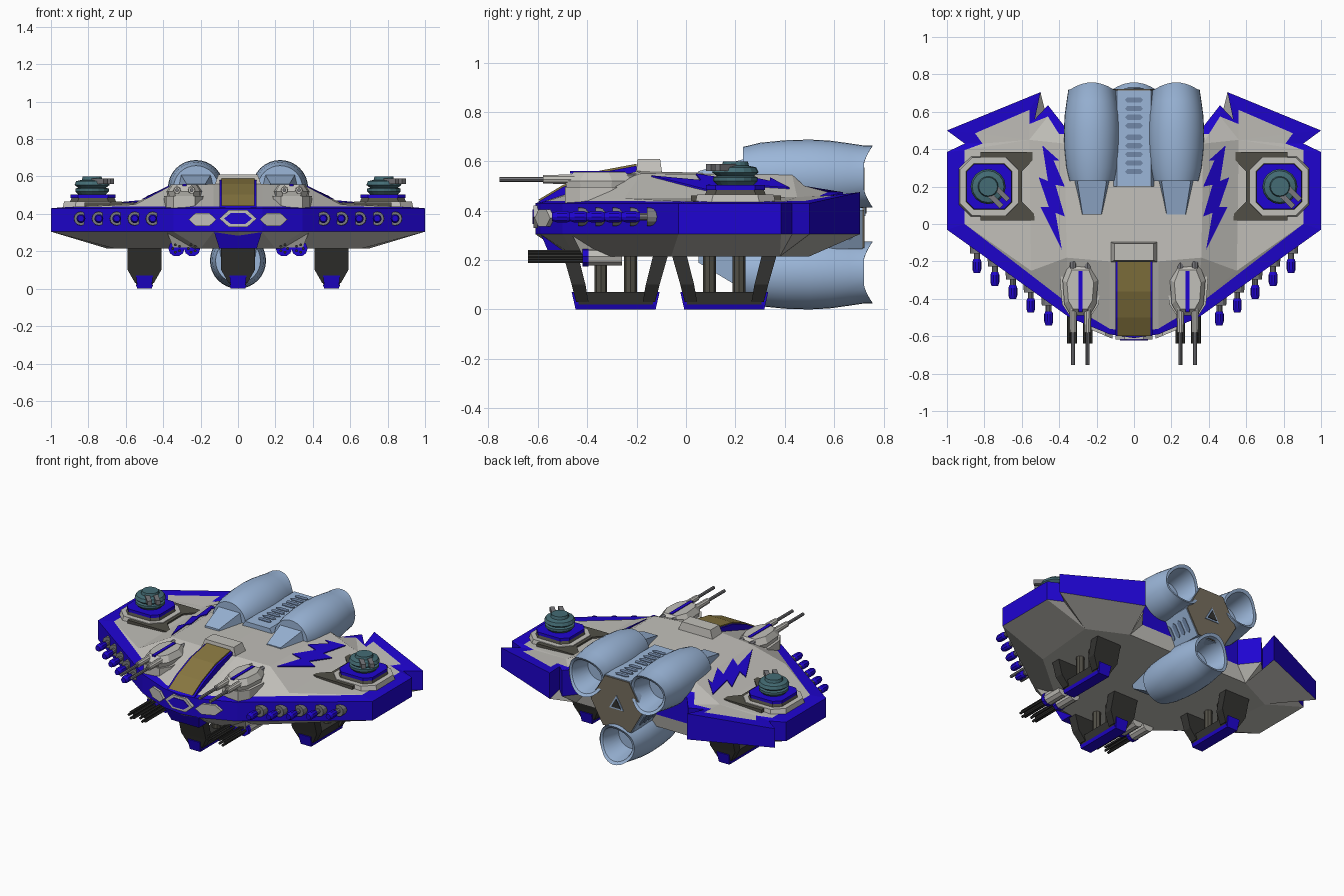
import bpy, bmesh, math
from mathutils import Vector
from mathutils.bvhtree import BVHTree

if "Cube" in bpy.data.objects:
    bpy.data.objects.remove(bpy.data.objects["Cube"])


def mat(name, r, g, b):
    m = bpy.data.materials.new(name)
    m.diffuse_color = [(c / 255) ** 2.2 for c in (r, g, b)] + [1]
    m.use_nodes = True
    m.node_tree.nodes["Principled BSDF"].inputs["Base Color"].default_value = m.diffuse_color
    return m


GREY = mat("light_grey", 192, 190, 184)
BLUE = mat("royal_blue", 36, 12, 208)
STEEL = mat("steel_blue", 154, 181, 216)
VENT = mat("vent_blue", 112, 134, 166)
DARK = mat("dark_grey", 82, 80, 72)
BLACK = mat("near_black", 54, 54, 52)
BROWN = mat("brown_grey", 118, 110, 95)
GOLD = mat("canopy_gold", 134, 118, 66)
TEAL = mat("turret_teal", 70, 108, 116)
METAL = mat("gun_metal", 120, 120, 124)
smooth = []


def finish(name, bm, mats):
    bmesh.ops.recalc_face_normals(bm, faces=bm.faces)
    me = bpy.data.meshes.new(name)
    bm.to_mesh(me)
    bm.free()
    for m in mats:
        me.materials.append(m)
    ob = bpy.data.objects.new(name, me)
    bpy.context.collection.objects.link(ob)
    return ob


def loft(name, rings, m, mirror=False, round=False):
    """Skin a stack of equal-length point rings, capped at both ends."""
    bm = bmesh.new()
    for s in ((1, -1) if mirror else (1,)):
        vs = [[bm.verts.new((s * p[0], p[1], p[2])) for p in r] for r in rings]
        n = len(rings[0])
        for a, b in zip(vs, vs[1:]):
            for i in range(n):
                bm.faces.new((a[i], a[(i + 1) % n], b[(i + 1) % n], b[i]))
        bm.faces.new(vs[0])
        bm.faces.new(vs[-1])
    ob = finish(name, bm, [m])
    if round:
        smooth.append(ob)
    return ob


def rect(cx, cy, hx, hy, z):
    return [(cx + a * hx, cy + b * hy, z) for a, b in ((-1, -1), (1, -1), (1, 1), (-1, 1))]


def octo(cx, cy, h, c, z):
    return [(cx + x, cy + y, z) for x, y in ((-h, -c), (-c, -h), (c, -h), (h, -c), (h, c), (c, h), (-c, h), (-h, c))]


def lathe_y(cx, cz, prof, n):
    return [[(cx + r * math.cos(2 * math.pi * i / n), y, cz + r * math.sin(2 * math.pi * i / n))
             for i in range(n)] for r, y in prof]


def lathe_z(cx, cy, prof, n):
    return [[(cx + r * math.cos(2 * math.pi * i / n), cy + r * math.sin(2 * math.pi * i / n), z)
             for i in range(n)] for r, z in prof]


# Hull: blue rim, faceted deck and belly, modelled as one half and mirrored
O = [(0, -.61, .43), (.13, -.59, .43), (.345, -.5, .43), (1, -.03, .43), (1, .385, .43), (.905, .43, .43),
     (1, .5, .43), (.5, .705, .475), (.53, .56, .455), (.46, .635, .475), (.37, .52, .475), (0, .52, .45)]
I = [(0, -.58, .44), (.13, -.56, .44), (.34, -.435, .44), (.905, -.0, .437), (.905, .395, .437), (.81, .43, .44),
     (.85, .485, .44), (.56, .61, .463), (.57, .53, .455), (.46, .575, .475), (.4, .48, .5), (0, .48, .5)]
R = [(0, -.2, .56), (.13, -.2, .56), (.36, -.18, .55), (.37, .43, .545), (0, .43, .545)]
M = [(.55, -.25, .45), (.56, .45, .455)]
B = [(0, -.48, .215), (.2, -.45, .215), (.66, -.06, .215), (.7, .38, .215), (.45, .5, .215), (0, .5, .215)]
bm = bmesh.new()
for s in (1, -1):
    v = {}
    for key, pts in (("o", O), ("i", I), ("r", R), ("m", M), ("b", B)):
        for k, p in enumerate(pts):
            v[key + str(k)] = bm.verts.new((s * p[0], p[1], p[2]))
    for k, p in enumerate(O):
        v["u" + str(k)] = bm.verts.new((s * p[0], p[1], .305))

    def faces(text, idx):
        for f in text.split(","):
            bm.faces.new([v[k] for k in f.split()]).material_index = idx
    for k in range(11):
        faces(f"o{k} o{k+1} i{k+1} i{k},o{k} o{k+1} u{k+1} u{k}", 1)
    faces("i0 i1 r1 r0,i1 i2 r2 r1,i2 m0 r2,i2 i3 m0,i3 i4 m1 m0,i4 i5 m1,i5 i6 m1,i6 i7 m1,i7 i8 m1,"
          "i8 i9 m1,i9 i10 r3 m1,m0 m1 r3 r2,r0 r1 r2 r3 r4,i10 i11 r4 r3", 0)
    faces("u0 u1 b1 b0,u1 u2 b1,u2 u3 b2 b1,u3 u4 b3 b2,u4 u5 b3,u5 u6 b3,u6 u7 b4 b3,u7 u8 b4,u8 u9 b4,"
          "u9 u10 b4,u10 u11 b5 b4,b0 b1 b2 b3 b4 b5", 0)
bmesh.ops.remove_doubles(bm, verts=bm.verts, dist=.0005)
bmesh.ops.recalc_face_normals(bm, faces=bm.faces)
tree = BVHTree.FromBMesh(bm)
finish("hull", bm, [GREY, BLUE])

# Lightning stripes laid on the deck slope
bolt = [(.49, .42), (.40, .34), (.43, .34), (.37, .2), (.42, .21), (.37, .04), (.42, .06), (.385, -.14),
        (.50, .09), (.455, .09), (.51, .25), (.46, .23)]
hit = [tree.ray_cast(Vector((x, y, 2)), Vector((0, 0, -1)))[0] for x, y in bolt]
loft("lightning_stripe", [[(p.x, p.y, p.z + d) for p in hit] for d in (-.002, .006)], BLUE, True)

# Canopy, its blue edging and the raised block behind it
for name, hw, dz, m in (("canopy_edge", .1, 0, BLUE), ("canopy", .087, .008, GOLD)):
    prof = [(-.6, .435), (-.5, .495), (-.36, .552), (-.2, .582), (-.2, .5), (-.5, .42)]
    loft(name, [[(x, y, z + dz) for y, z in prof] for x in (-hw, hw)], m)
loft("canopy_block", [rect(0, -.15, .13, .055, .54), rect(0, -.15, .105, .045, .61)], GREY)

# Nose plates, chin block
def hexplate(cx, cy, cz, w, h, slope):
    pts = [(-w, 0), (-w * .5, -h), (w * .5, -h), (w, 0), (w * .5, h), (-w * .5, h)]
    return [[(cx + x, cy + x * slope + d, cz + z) for x, z in pts] for d in (.01, -.012)]


loft("nose_side_plate", hexplate(.19, -.57, .37, .075, .034, .42), GREY, True)
loft("nose_plate", hexplate(0, -.606, .375, .1, .045, 0), GREY)
loft("nose_plate_inset", hexplate(0, -.61, .375, .075, .03, 0), BLUE)
loft("chin_block", [rect(0, -.5, .1, .05, .215), rect(0, -.53, .13, .06, .31)], BLUE)

# Engines: two above, one below, around a vented core
prof = [(.12, .23), (.137, .3), (.147, .4), (.15, .5), (.146, .58), (.135, .66), (.126, .72), (.126, .757),
        (.108, .757), (.1, .7), (.085, .58), (.01, .58)]
CZ = .408
for name, ex, ez, flip in (("left_engine", -.225, .538, 1), ("right_engine", .225, .538, 1),
                           ("lower_engine", 0, .15, -1)):
    rings = lathe_y(ex, ez, prof, 32)
    for ring in rings[6:10]:  # scalloped nozzle lip
        ring[:] = [(x, y - .045 * (1 - ((z - ez) / .126) ** 2) * (y > .74), z) for x, y, z in ring]
    loft(name, rings, STEEL, False, True)
    zr, zf, zb = (.61, .56, .5) if flip > 0 else (.075, .19, .24)
    loft(name + "_fairing", [[(ex - .105, .24, zb), (ex + .105, .24, zb), (ex + .08, .24, zr), (ex - .08, .24, zr)],
                             [(ex - .06, .05, zb), (ex + .06, .05, zb), (ex + .05, .05, zf), (ex - .05, .05, zf)]],
         STEEL)


def around(a, d, t):  # point at distance d and sideways offset t around the core axis
    return (d * math.cos(a) - t * math.sin(a), CZ + d * math.sin(a) + t * math.cos(a))


hexa = [around(math.radians(a), .172, t) for a in (90, 210, 330) for t in (-.09, .09)]
loft("engine_core", [[(x, y, z) for x, z in hexa] for y in (.2, .715)], STEEL)
loft("core_end_plate", [[(x * .97, y, CZ + (z - CZ) * .97) for x, z in hexa] for y in (.71, .722)], BROWN)
for nm, r, y, m in (("core_triangle", .06, .727, STEEL), ("core_triangle_hole", .04, .731, BLACK)):
    tri = [around(math.radians(a), r, 0) for a in (90, 210, 330)]
    loft(nm, [[(x, yy, z) for x, z in tri] for yy in (.715, y)], m)
for a in (90, 210, 330):
    for k in range(9):
        yc = .28 + k * .046 + (k > 4) * .015
        oval = [(-.048, 0), (-.035, -.014), (.035, -.014), (.048, 0), (.035, .014), (-.035, .014)]
        loft("core_vent", [[(around(math.radians(a), d, t)[0], yc + y, around(math.radians(a), d, t)[1])
                            for t, y in oval] for d in (.168, .176)], VENT)

# Wing turrets on their pads
loft("turret_deck_pad", [[(x, y, z) for x, y in ((.5, .02), (.82, .02), (.82, .385), (.5, .385), (.6, .28), (.6, .12))]
                         for z in (.42, .462)], DARK, True)
loft("turret_plate", [octo(.775, .2, .165, .1, .42), octo(.775, .2, .155, .09, .466)], GREY, True)
loft("turret_base", [octo(.775, .2, .125, .085, .46), octo(.775, .2, .115, .075, .485)], DARK, True)
loft("turret_blue_plate", [octo(.775, .2, .12, .08, .484), octo(.775, .2, .12, .08, .503)], BLUE, True)
for s in (-1, 1):
    cx = s * .78
    loft("turret_dome", lathe_z(cx, .2, [(.07, .5), (.09, .52), (.09, .535), (.075, .54), (.094, .555),
                                         (.085, .575), (.055, .582), (.05, .6)], 16), TEAL)
    for o in (-.018, .018):
        ring = [[(cx + t + o + a, .2 - t + o + b, .572 + c) for a, b, c in
                 ((-.01, -.01, -.012), (.01, .01, -.012), (.01, .01, .016), (-.01, -.01, .016))] for t in (.01, .09)]
        loft("turret_barrel", ring, METAL)

# Upper twin guns
G = .287
body = [(-.05, -.49), (.05, -.49), (.085, -.43), (.095, -.3), (.06, -.21), (-.06, -.21), (-.095, -.3), (-.085, -.43)]
loft("upper_gun_base", [[(G + x * 1.15, y, z) for x, y in body] for z in (.43, .495)], GREY, True)
loft("upper_gun_body", [[(G + x * f, -.35 + (y + .35) * f, z) for x, y in body]
                        for f, z in ((.95, .49), (1, .52), (.75, .556))], GREY, True)
loft("upper_gun_stripe", [rect(G, -.36, .011, .11, .55), rect(G, -.36, .011, .11, .56)], BLUE, True)
for x in (G - .039, G + .039):
    loft("upper_gun_sleeve", lathe_y(x, .527, [(.022, -.4), (.018, -.58)], 10), GREY, True)
    loft("upper_gun_barrel", lathe_y(x, .527, [(.01, -.57), (.01, -.755)], 8), METAL, True)
    loft("upper_gun_rear_cap", lathe_y(x, .53, [(.02, -.2), (.02, -.27)], 8), METAL, True)

# Lower twin rotary guns
loft("lower_gun_mount", [rect(G, -.34, .06, .08, .22), rect(G, -.36, .1, .11, .32)], GREY, True)
for x in (G - .042, G + .042):
    loft("lower_gun_body", lathe_y(x, .215, [(.04, -.26), (.04, -.4)], 10), GREY, True)
    loft("lower_gun_collar", lathe_y(x, .215, [(.043, -.395), (.043, -.42)], 10), BLUE, True)
    for k in range(5):
        a = k * 2 * math.pi / 5
        loft("lower_gun_barrel", lathe_y(x + .02 * math.cos(a), .215 + .02 * math.sin(a),
                                         [(.008, -.41), (.008, -.64)], 6), BLACK, True)

# Row of small guns along each front edge
for k in range(5):
    x, tip = .84 - k * .096, -.262 - k * .07
    loft("edge_gun_socket", lathe_y(x, .375, [(.04, tip + .2), (.037, tip + .105)], 12), METAL, True)
    loft("edge_gun_stem", lathe_y(x, .375, [(.016, tip + .15), (.016, tip + .06)], 10), METAL, True)
    loft("edge_gun_tip", lathe_y(x, .375, [(.018, tip + .075), (.024, tip + .06), (.024, tip + .02), (.017, tip)], 10),
         BLUE, True)

# Three landing legs: open frames with blue feet
for name, x, yc in (("front_leg", 0, -.285), ("left_rear_leg", -.5, .155), ("right_rear_leg", .5, .155)):
    for e in (-1, 1):
        loft(name + "_bar", [rect(x, yc + e * .185, .09, .03, .23), rect(x, yc + e * .15, .09, .028, .1),
                             rect(x, yc + e * .135, .05, .025, .03)], BLACK)
        loft(name + "_toe", [rect(x, yc + e * .15, .038, .012, 0), rect(x, yc + e * .166, .045, .012, .07)], BLUE)
        loft(name + "_strut", lathe_z(x, yc + e * .06, [(.026, .05), (.026, .23)], 8), DARK)
    loft(name + "_beam", [rect(x, yc, .043, .15, .018), rect(x, yc, .052, .155, .07)], BLACK)
    loft(name + "_sole", [rect(x, yc, .038, .155, 0), rect(x, yc, .046, .16, .02)], BLUE)

bpy.ops.object.select_all(action="DESELECT")
for ob in smooth:
    ob.select_set(True)
    bpy.context.view_layer.objects.active = ob
bpy.ops.object.shade_smooth_by_angle(angle=math.radians(40))
